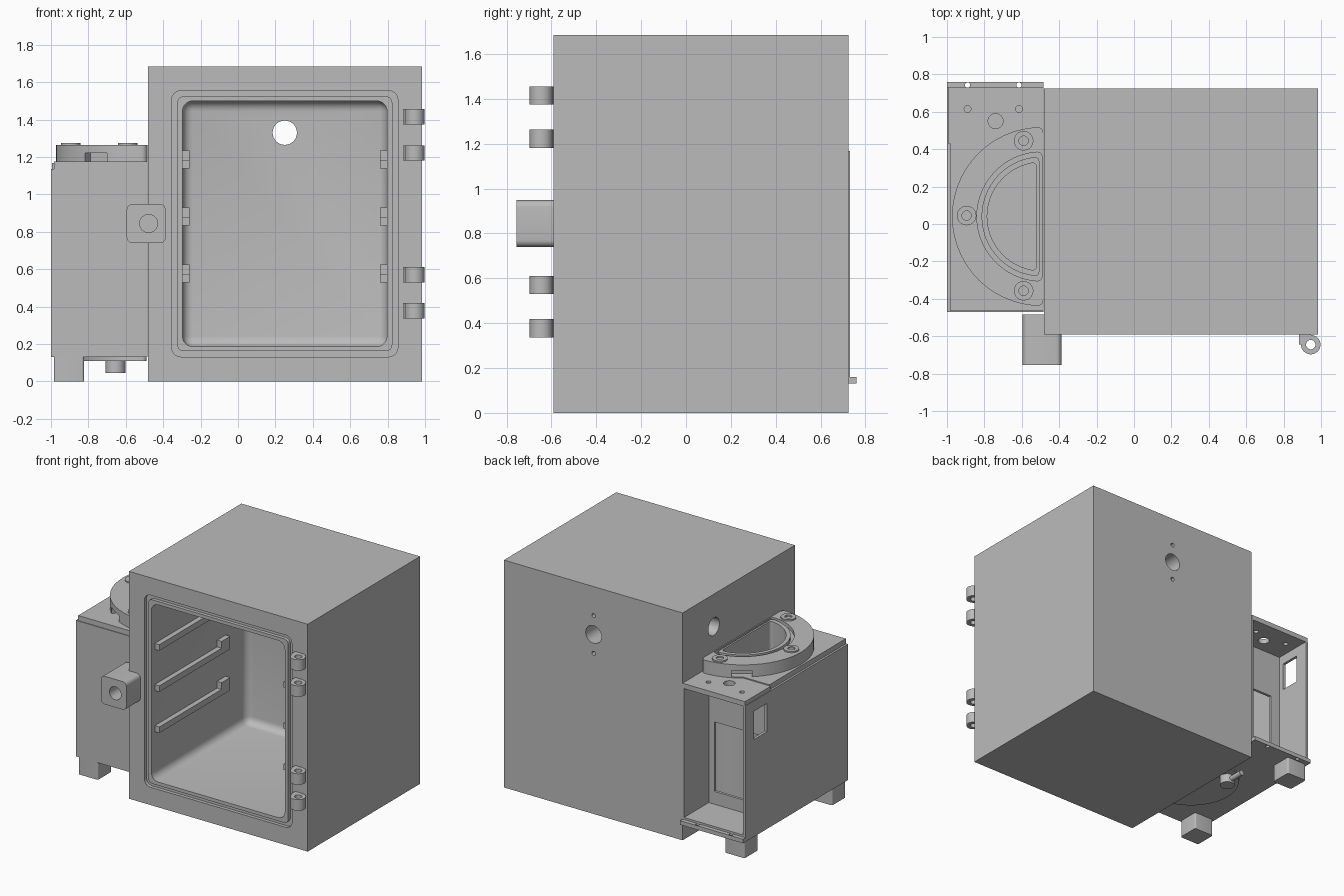
import bpy, bmesh
from math import radians, pi, sin, cos, acos
from mathutils import Matrix, Vector

if "Cube" in bpy.data.objects:
    bpy.data.objects.remove(bpy.data.objects["Cube"], do_unlink=True)

grey = bpy.data.materials.new("plain grey")
grey.use_nodes = True
grey.diffuse_color = (0.5, 0.5, 0.5, 1)
grey.node_tree.nodes["Principled BSDF"].inputs["Base Color"].default_value = (0.5, 0.5, 0.5, 1)
parts = []


def finish(name, bm):
    bmesh.ops.recalc_face_normals(bm, faces=bm.faces[:])
    me = bpy.data.meshes.new(name)
    bm.to_mesh(me)
    bm.free()
    me.materials.append(grey)
    ob = bpy.data.objects.new(name, me)
    bpy.context.collection.objects.link(ob)
    parts.append(ob)
    return ob


def box(name, x, y, z, r=0, axes="xyz", turn=0, pivot=(0, 0, 0)):
    """Box from three ranges; edges along the given axes are rounded by r."""
    bm = bmesh.new()
    bmesh.ops.create_cube(bm, size=1)
    for v in bm.verts:
        v.co = Vector([(b + a) / 2 + c * (b - a) for (a, b), c in zip((x, y, z), v.co)])
    if r:
        keep = []
        for e in bm.edges:
            d = e.verts[1].co - e.verts[0].co
            if "xyz"[max(range(3), key=lambda i: abs(d[i]))] in axes:
                keep.append(e)
        bmesh.ops.bevel(bm, geom=keep, offset=r, segments=5, profile=0.5, affect="EDGES")
    if turn:
        bmesh.ops.rotate(bm, verts=bm.verts, cent=pivot, matrix=Matrix.Rotation(turn, 3, "Z"))
    return finish(name, bm)


def cyl(name, centre, r, length, axis="z"):
    bm = bmesh.new()
    bmesh.ops.create_cone(bm, cap_ends=True, segments=32, radius1=r, radius2=r, depth=length)
    rot = {"x": Matrix.Rotation(pi / 2, 4, "Y"), "y": Matrix.Rotation(pi / 2, 4, "X"),
           "z": Matrix.Identity(4)}[axis]
    bm.transform(Matrix.Translation(centre) @ rot)
    return finish(name, bm)


CX, CY = -0.495, 0.04


def half_disc(name, r, right, z0, z1, soft=0.025, n=28):
    """Upright D-shaped prism with its flat side at x = right."""
    a0 = acos((right - CX) / r)
    bm = bmesh.new()
    angles = [a0 + (2 * pi - 2 * a0) * i / n for i in range(n + 1)]
    low = bm.faces.new([bm.verts.new((CX + r * cos(a), CY + r * sin(a), z0)) for a in angles])
    out = bmesh.ops.extrude_face_region(bm, geom=[low])["geom"]
    bmesh.ops.translate(bm, vec=(0, 0, z1 - z0), verts=[v for v in out if isinstance(v, bmesh.types.BMVert)])
    bmesh.ops.recalc_face_normals(bm, faces=bm.faces[:])
    corners = [e for e in bm.edges if abs(e.verts[0].co.z - e.verts[1].co.z) > 0.001
               and e.calc_face_angle(0) > 0.6]
    bmesh.ops.bevel(bm, geom=corners, offset=soft, segments=4, profile=0.5, affect="EDGES")
    return finish(name, bm)


def cut(ob, *cutters):
    """Subtract the cutters from ob, then discard them."""
    for c in cutters:
        mod = ob.modifiers.new("cut", "BOOLEAN")
        mod.operation, mod.solver, mod.object = "DIFFERENCE", "EXACT", c
        bpy.context.view_layer.update()
        dg = bpy.context.evaluated_depsgraph_get()
        me = bpy.data.meshes.new_from_object(ob.evaluated_get(dg))
        ob.modifiers.clear()
        ob.data = me
        parts.remove(c)
        bpy.data.objects.remove(c, do_unlink=True)
    return ob


# Main cabinet: chamber, door seal groove, ports
cabinet = box("cabinet", (-0.48, 0.985), (-0.59, 0.725), (0, 1.685))
cut(cabinet, box("chamber", (-0.297, 0.797), (-0.75, 0.53), (0.187, 1.5), 0.055))
groove = cut(box("groove", (-0.355, 0.855), (-0.65, -0.565), (0.132, 1.555), 0.05, "y"),
             box("groove_core", (-0.325, 0.825), (-0.7, -0.5), (0.162, 1.525), 0.035, "y"))
cut(cabinet, groove,
    cyl("back_port", (0.25, 0.65, 1.33), 0.065, 0.5, "y"),
    cyl("side_port", (-0.4, 0.36, 1.445), 0.065, 0.4, "x"),
    *[cyl("screw_hole", (0.25, 0.725, 1.33 + s * 0.14), 0.015, 0.1, "y") for s in (-1, 1)])

# Shelf rails with raised rear stops
for z in (1.14, 0.835, 0.53):
    for side, x in (("right", (-0.3, -0.26)), ("left", (0.76, 0.8))):
        box(side + "_shelf_rail", x, (-0.55, 0.28), (z, z + 0.045))
        box(side + "_rail_stop", x, (0.18, 0.28), (z + 0.045, z + 0.095))

# Door hinge knuckles
for z in (1.415, 1.222, 0.57, 0.378):
    knuckle = cyl("hinge_knuckle", (0.945, -0.645, z), 0.052, 0.082)
    lug = box("hinge_lug", (0.882, 0.945), (-0.645, -0.585), (z - 0.041, z + 0.041))
    cut(lug, cyl("pin", (0.945, -0.645, z), 0.051, 0.2))
    cut(knuckle, cyl("pin", (0.945, -0.645, z), 0.025, 0.2))

# Door latch block
latch = box("latch_block", (-0.595, -0.387), (-0.755, -0.485), (0.74, 0.948), 0.03, "y")
cut(latch, box("cabinet_clearance", (-0.48, -0.3), (-0.59, -0.4), (0.6, 1.1)),
    cyl("latch_hole", (-0.478, -0.74, 0.845), 0.048, 0.24, "y"))

# Side housing: two bays split by a partition, open at the back
housing = box("side_housing", (-1, -0.483), (-0.47, 0.73), (0.155, 1.137))
cut(housing, box("front_bay", (-0.98, -0.495), (-0.45, 0.42), (0.175, 1.3)),
    box("rear_bay", (-0.98, -0.495), (0.44, 0.9), (0.175, 1.3)),
    box("partition_opening", (-0.9, -0.54), (0.4, 0.46), (0.27, 0.785)),
    box("side_window", (-1.1, -0.9), (0.48, 0.63), (0.85, 1.06)))

# Housing base with rear lip
base = box("housing_base", (-1, -0.483), (-0.47, 0.76), (0.13, 0.16))
cut(base, half_disc("well_gap", 0.34, -0.49, 0, 0.5),
    *[cyl("lip_hole", (x, 0.743, 0.14), 0.014, 0.2) for x in (-0.89, -0.615)])

# Housing lid in two levels
front_lid = box("front_lid", (-0.985, -0.483), (-0.465, 0.43), (1.13, 1.175))
cut(front_lid, half_disc("well_gap", 0.29, -0.52, 1, 1.4))
rear_lid = box("rear_lid", (-0.995, -0.483), (0.43, 0.73), (1.13, 1.167))
cut(rear_lid, cyl("cable_hole", (-0.74, 0.55, 1.15), 0.04, 0.2),
    *[cyl("lid_hole", (x, 0.615, 1.15), 0.018, 0.2) for x in (-0.89, -0.615)])

# D-shaped well hanging inside the housing
well = half_disc("well", 0.34, -0.488, 0.11, 1.15)
cut(well, half_disc("well_hollow", 0.29, -0.52, 0.15, 1.4),
    cyl("drain_opening", (-0.655, 0.25, 0.15), 0.03, 0.06))

# Well flange with seal groove and edge notches
flange = half_disc("well_flange", 0.478, -0.485, 1.165, 1.265, 0.03)
ring = cut(half_disc("ring", 0.345, -0.492, 1.24, 1.3),
           half_disc("ring_core", 0.32, -0.506, 1.2, 1.4))
cut(flange, half_disc("well_gap", 0.29, -0.52, 1, 1.4), ring)
for a in (124, 236):
    cut(flange, box("notch", (CX + 0.42, CX + 0.6), (CY - 0.07, CY + 0.07), (1.175, 1.222),
                    turn=radians(a), pivot=(CX, CY, 0)))

# Flange bolt bosses
for x, y in ((-0.59, 0.445), (-0.895, 0.045), (-0.59, -0.357)):
    boss = cyl("bolt_boss", (x, y, 1.265), 0.052, 0.02)
    cut(boss, cyl("bolt_hole", (x, y, 1.275), 0.025, 0.03))

# Drain fitting and outlet pipe under the well
cyl("drain_fitting", (-0.655, 0.25, 0.08), 0.053, 0.07)
cyl("drain_pipe", (-0.655, 0.33, 0.078), 0.02, 0.16, "y")

# Feet
for y in (-0.385, 0.64):
    box("foot", (-0.985, -0.823), (y - 0.081, y + 0.081), (0, 0.16), 0.012, "z")

# Smooth round surfaces, keep edges sharp
bpy.ops.object.select_all(action="DESELECT")
for ob in parts:
    ob.select_set(True)
bpy.context.view_layer.objects.active = cabinet
bpy.ops.object.shade_smooth_by_angle(angle=radians(30))
